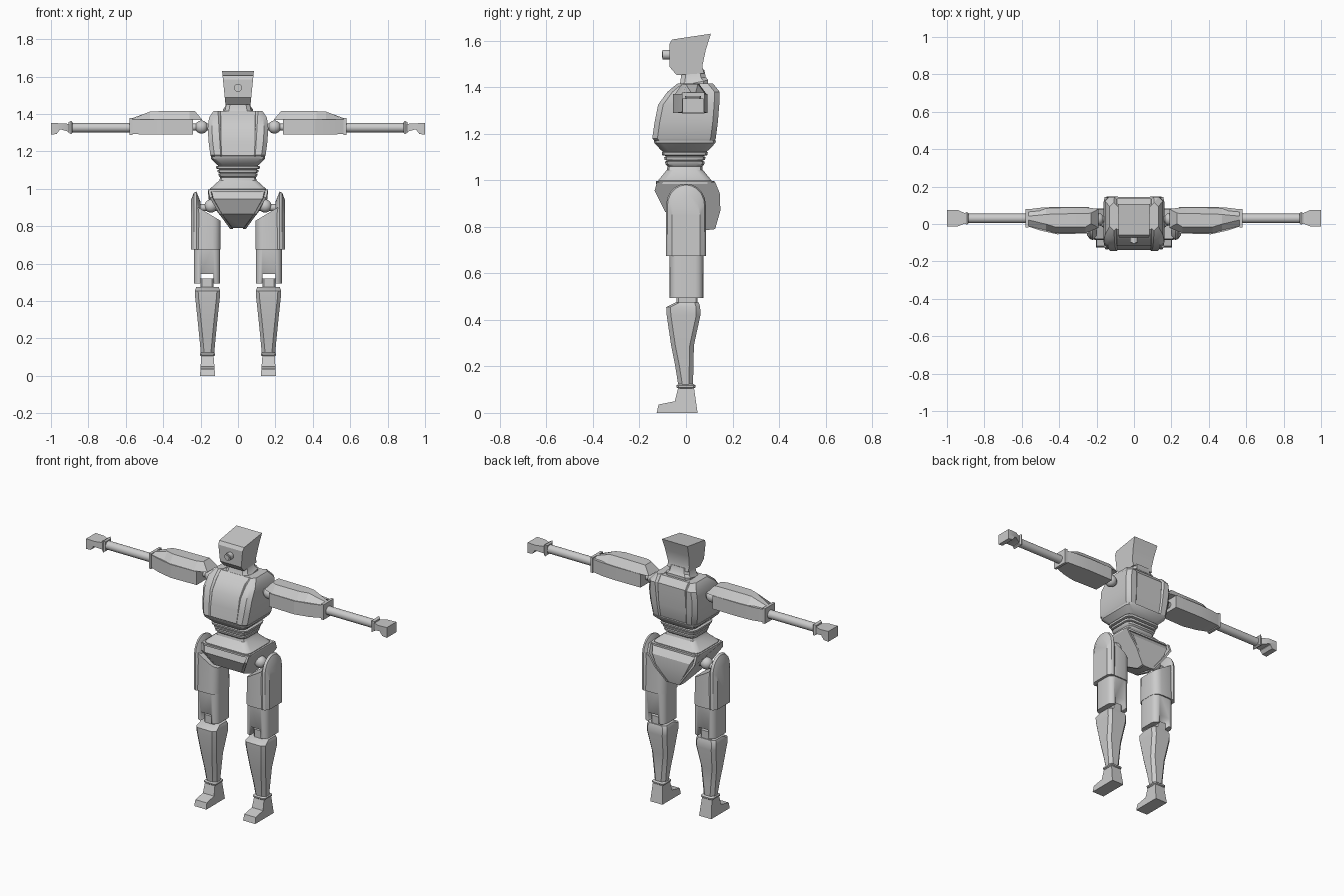
import bpy, bmesh, math
from mathutils import Vector, Matrix

if "Cube" in bpy.data.objects:
    bpy.data.objects.remove(bpy.data.objects["Cube"])


def make(name, bm, mirror=False, angle=30):
    bmesh.ops.recalc_face_normals(bm, faces=bm.faces)
    me = bpy.data.meshes.new(name)
    bm.to_mesh(me)
    bm.free()
    ob = bpy.data.objects.new(name, me)
    bpy.context.collection.objects.link(ob)
    bpy.ops.object.select_all(action='DESELECT')
    ob.select_set(True)
    bpy.context.view_layer.objects.active = ob
    bpy.ops.object.shade_smooth_by_angle(angle=math.radians(angle))
    if mirror:
        ob.modifiers.new("Mirror", 'MIRROR')
    return ob


def loft(name, rings, mirror=False, angle=30):
    """Skin equal-length loops and cap both ends."""
    bm = bmesh.new()
    loops = [[bm.verts.new(p) for p in r] for r in rings]
    n = len(loops[0])
    for a, b in zip(loops, loops[1:]):
        for i in range(n):
            j = (i + 1) % n
            bm.faces.new((a[i], a[j], b[j], b[i]))
    bm.faces.new(loops[0])
    bm.faces.new(loops[-1])
    return make(name, bm, mirror, angle)


def rect(x0, x1, y0, y1, z, c=0.01, k=1):
    """Rectangle with rounded (k steps) corners; z may be a function of x, y."""
    pts = []
    for i, (cx, cy) in enumerate(((x1 - c, y1 - c), (x0 + c, y1 - c), (x0 + c, y0 + c), (x1 - c, y0 + c))):
        for s in range(k + 1):
            a = math.pi / 2 * (i + s / k)
            x, y = cx + c * math.cos(a), cy + c * math.sin(a)
            pts.append((x, y, z(x, y) if callable(z) else z))
    return pts


def prism(name, profile, x0, x1, mirror=False):
    """Extrude a (y, z) profile in x; x0 and x1 may depend on z."""
    return loft(name, [[(x(z), y, z) for y, z in profile] for x in (x0, x1)], mirror)


def hull(name, pts, mirror=False):
    bm = bmesh.new()
    for p in pts:
        bm.verts.new(p)
    bmesh.ops.convex_hull(bm, input=bm.verts)
    return make(name, bm, mirror)


def ball(name, loc, r):
    bm = bmesh.new()
    bmesh.ops.create_uvsphere(bm, u_segments=24, v_segments=14, radius=r, matrix=Matrix.Translation(loc))
    return make(name, bm, True, 60)


def rod(name, a, b, r, mirror=True, n=20):
    bm = bmesh.new()
    a, b = Vector(a), Vector(b)
    m = Matrix.Translation((a + b) / 2) @ (b - a).to_track_quat('Z', 'Y').to_matrix().to_4x4()
    bmesh.ops.create_cone(bm, cap_ends=True, segments=n, radius1=r, radius2=r, depth=(b - a).length, matrix=m)
    return make(name, bm, mirror)


# Head, eye and neck
hw = lambda z: 0.067 + (z - 1.45) * 0.1
prism("head", [(-.06, 1.605), (.107, 1.63), (.085, 1.56), (.07, 1.49), (.078, 1.46), (-.04, 1.452),
               (-.07, 1.487), (-.072, 1.585)], lambda z: -hw(z), hw)
rod("eye", (0, -.06, 1.54), (0, -.1, 1.54), .021, False)
rod("eye_lens", (0, -.09, 1.54), (0, -.104, 1.54), .013, False)
loft("neck", [rect(-w, w, y0, y1, lambda x, y, z=z: z + y * .22, .02) for w, y0, y1, z in
              ((.08, -.035, .095, 1.395), (.08, -.035, .095, 1.41), (.068, -.025, .085, 1.425), (.062, -.02, .078, 1.46))])

# Torso: core with a proud shell on each side
torso = [(1.165, .138, -.13, .122), (1.18, .148, -.145, .128), (1.25, .157, -.135, .137),
         (1.325, .162, -.12, .143), (1.38, .155, -.08, .145), (1.417, .13, -.035, .115)]
loft("torso_core", [rect(-.1, .1, y0 + .006, y1 - .008, z - .002, .01) for z, w, y0, y1 in torso])
loft("torso_side", [rect(.07 + (z - 1.165) * .06, w, y0, y1, z, .022) for z, w, y0, y1 in torso], True)

# Ribbed waist
waist = [(1.172, .145, .135), (1.16, .143, .132), (1.13, .113, .104), (1.124, .105, .095), (1.12, .118, .1),
         (1.108, .116, .098), (1.104, .1, .08), (1.1, .11, .09), (1.088, .108, .088), (1.084, .096, .076),
         (1.08, .105, .086), (1.068, .102, .084), (1.06, .095, .076), (1.045, .1, .078), (1.0, .15, .115), (.98, .15, .115)]
loft("waist", [rect(-w, w, -d - .004, d - .006, z, .03, 2) for z, w, d in waist])

# Pelvis: underside slopes from the front edge down to the back tip
hull("pelvis", [(s * x, y, z) for s in (1, -1) for x, y, z in
                ((.145, -.115, .99), (.145, .11, .99), (.13, -.13, .945), (.125, .143, .945), (.1, .145, .89),
                 (.032, .122, .79), (.028, .09, .795), (.085, -.09, .865))])
# Trim along the leg openings
trim = [(.16, .125, .993), (.158, .145, .945), (.105, .148, .87), (.042, .125, .79)]
trim_f = [(.16, -.125, .993), (.152, -.135, .955), (.1, -.09, .865), (.042, .08, .785)]
loft("pelvis_trim", [[(x - d, y, z) for x, y, z in trim + trim_f[::-1]] for d in (0, .014)], True)
loft("pelvis_rim", [rect(-.16, .16, -.128, .122, z, .03, 2) for z in (.985, .996)])

# Hips
ball("hip_joint", (.145, .01, .908), .035)
rod("hip_axle", (.1, .01, .9), (.21, .01, .9), .018)

# Thigh with slanted top and rounded outer guard
loft("upper_thigh", [rect(.093, .245, -.083, .083, .675, .045, 4),
                     rect(.093, .245, -.08, .08, lambda x, y: .83 + (x - .095) * .6, .045, 4)], True)


def guard(x, h, top):
    arc = [(x, h * math.cos(math.pi * i / 10), top - .09 + .09 * math.sin(math.pi * i / 10)) for i in range(11)]
    return [(x, h, .675)] + arc + [(x, -h, .675)]


loft("thigh_guard", [guard(.2, .075, .93), guard(.222, .085, .985), guard(.236, .08, .98), guard(.251, .06, .94)], True)
low = loft("lower_thigh", [rect(.095, .235, -.07, .075, z, .035, 4) for z in (.493, .7)])
cut = loft("knee_cutter", [rect(.13, .2, -.2, .2, z, .001) for z in (.4, .545)])
cut.hide_render = True
cut.hide_viewport = True
mod = low.modifiers.new("Knee notch", 'BOOLEAN')
mod.operation = 'DIFFERENCE'
mod.object = cut
low.modifiers.new("Mirror", 'MIRROR')
loft("knee_block", [rect(.13, .2, -.04, .05, z, .008) for z in (.44, .521)], True)

# Shin, ankle and foot
shin = [(.475, .06, -.045, .055), (.455, .068, -.085, .061), (.42, .066, -.083, .062), (.29, .052, -.064, .034),
        (.2, .043, -.046, .032), (.11, .035, -.032, .03)]
loft("shin", [rect(.163 - w, .163 + w, a, b, z, .018) for z, w, a, b in shin], True)
loft("ankle", [rect(.163 - w, .163 + w, -w, w, z, .008) for z, w in ((.105, .034), (.11, .04), (.118, .041), (.124, .034))], True)
prism("foot", [(-.033, .11), (-.048, .05), (-.118, .036), (-.126, 0), (.05, 0), (.034, .11)],
      lambda z: .122 + z * .08, lambda z: .203 - z * .06, True)

# Shoulder joint
ball("shoulder_joint", (.195, .025, 1.33), .035)
rod("shoulder_axle", (.13, .025, 1.33), (.26, .025, 1.33), .018)


def box_x(x, y0, y1, z0, z1):
    return [(x, y0, z0), (x, y1, z0), (x, y1, z1), (x, y0, z1)]


# Upper arm, shoulder cap, elbow cuff
loft("upper_arm", [box_x(x, a, b, 1.29 + d, 1.37) for x, a, b, d in
                   ((.24, -.05, .09, 0), (.41, -.055, .092, 0), (.5, -.035, .087, 0), (.57, -.012, .078, .004))], True, 10)
loft("shoulder_cap", [[(x, a, 1.368), (x, b, 1.368), (x + dx, b - i, h), (x + dx, a + i, h)] for x, dx, a, b, i, h in
                      ((.19, .04, -.02, .08, .022, 1.415), (.26, 0, -.05, .09, .034, 1.415),
                       (.42, .0, -.05, .088, .034, 1.415), (.47, 0, -.035, .085, .034, 1.413),
                       (.575, 0, -.01, .075, .034, 1.374))], True, 10)
loft("elbow_cuff", [box_x(x, -.018, .08, 1.287, 1.378) for x in (.565, .581)], True)

# Forearm, wrist and hand with curled fingers
rod("forearm", (.56, .03, 1.327), (.9, .03, 1.327), .025)
loft("wrist", [box_x(x, .03 - w, .03 + w, 1.327 - w, 1.329 + w) for x, w in ((.885, .027), (.893, .034), (.906, .027))], True)
loft("palm", [box_x(.9, .004, .056, 1.304, 1.347), box_x(.945, -.014, .076, 1.317, 1.35),
              box_x(1.0, -.014, .076, 1.317, 1.352)], True)
loft("fingers", [box_x(.955, -.014, .076, 1.313, 1.325), box_x(.97, -.014, .076, 1.293, 1.33),
                 box_x(1.0, -.014, .076, 1.29, 1.33)], True)
